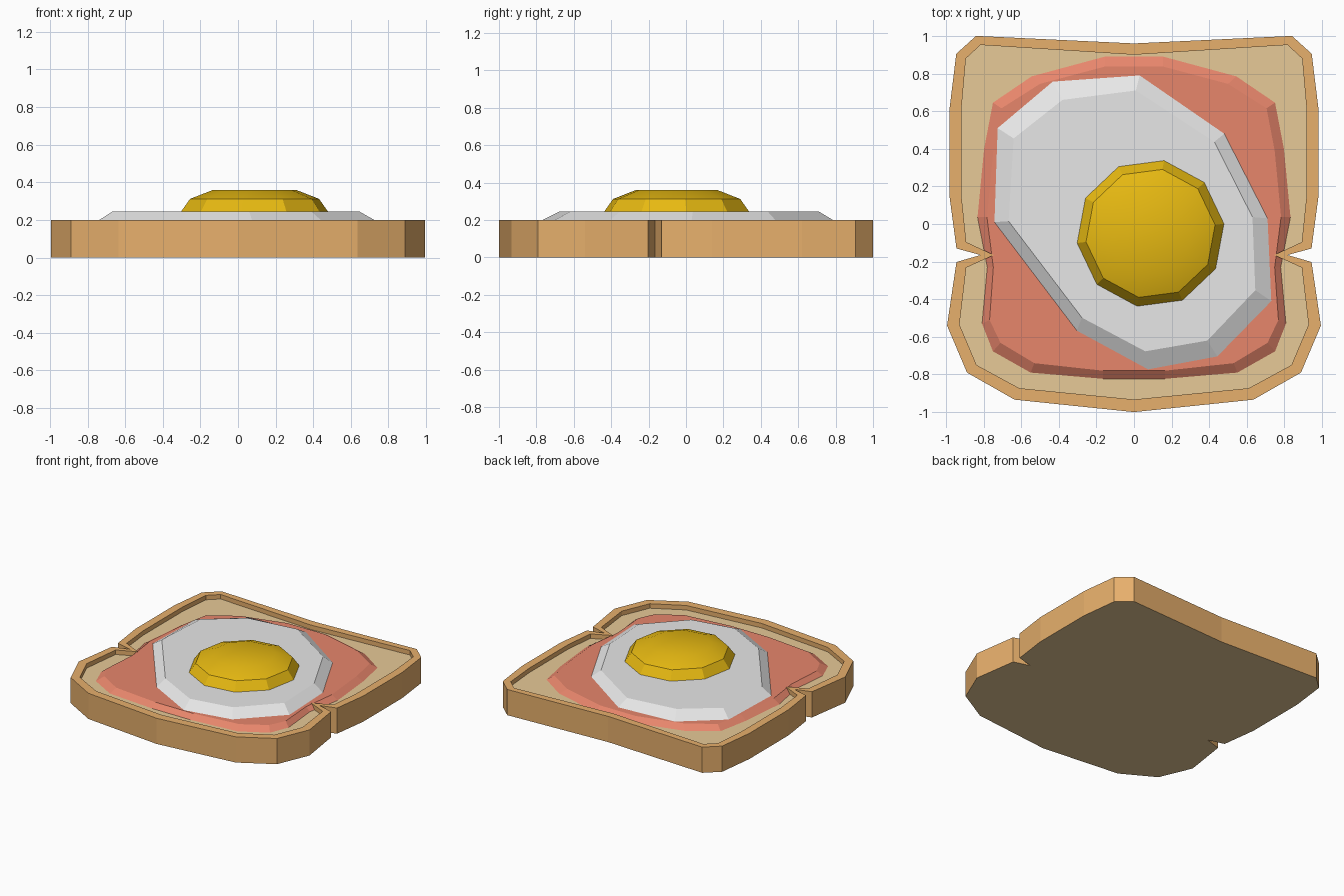
import bpy
import bmesh
import math

cube = bpy.data.objects.get("Cube")
if cube:
    bpy.data.objects.remove(cube, do_unlink=True)


def material(name, rgb):
    mat = bpy.data.materials.new(name)
    mat.use_nodes = True
    colour = (*rgb, 1)
    mat.diffuse_color = colour
    mat.node_tree.nodes["Principled BSDF"].inputs["Base Color"].default_value = colour
    return mat


crust = material("crust brown", (0.85, 0.46, 0.16))
crumb = material("crumb beige", (0.83, 0.61, 0.32))
ham_pink = material("ham pink", (0.81, 0.24, 0.15))
white = material("egg white", (0.83, 0.83, 0.83))
yellow = material("yolk yellow", (0.82, 0.50, 0.006))


def mirrored(half):
    """Close a right-hand outline by mirroring it across x = 0."""
    return half + [(-x, y) for x, y in reversed(half) if x > 0]


def loft(name, rings, mats, bands=None):
    """Skin (outline, z) rings from bottom to top and cap both ends.
    bands gives material slots for bottom cap, each wall band, top cap."""
    bm = bmesh.new()
    loops = [[bm.verts.new((x, y, z)) for x, y in outline] for outline, z in rings]
    bands = bands or [0] * (len(rings) + 1)
    bm.faces.new(loops[0]).material_index = bands[0]
    bm.faces.new(loops[-1]).material_index = bands[-1]
    for low, high, slot in zip(loops, loops[1:], bands[1:]):
        for i in range(len(low)):
            j = (i + 1) % len(low)
            bm.faces.new((low[i], low[j], high[j], high[i])).material_index = slot
    bmesh.ops.recalc_face_normals(bm, faces=bm.faces)
    mesh = bpy.data.meshes.new(name)
    bm.to_mesh(mesh)
    bm.free()
    for mat in mats:
        mesh.materials.append(mat)
    obj = bpy.data.objects.new(name, mesh)
    bpy.context.collection.objects.link(obj)
    return obj


# Bread slice: crust wall and rim around a sunken crumb
RIM, CRUMB = 0.20, 0.165
outer = mirrored([(0, 0.96), (0.84, 1), (0.945, 0.905), (0.98, 0.62), (0.98, 0.14),
                  (0.944, -0.13), (0.816, -0.165), (0.944, -0.202), (0.994, -0.54),
                  (0.888, -0.79), (0.635, -0.934), (0, -1)])
inner = mirrored([(0, 0.9), (0.816, 0.952), (0.894, 0.88), (0.917, 0.62), (0.917, 0.145),
                  (0.892, -0.096), (0.745, -0.165), (0.892, -0.232), (0.928, -0.535),
                  (0.837, -0.75), (0.61, -0.873), (0, -0.933)])
loft("bread_slice", [(outer, 0), (outer, RIM), (inner, RIM), (inner, CRUMB)],
     [crust, crumb], [1, 0, 0, 0, 1])

# Ham slice with sloping edge
ham_base = mirrored([(0.155, 0.89), (0.544, 0.785), (0.75, 0.645), (0.797, 0.4),
                     (0.832, 0.037), (0.78, -0.23), (0.808, -0.53), (0.75, -0.677),
                     (0.55, -0.79), (0.165, -0.823)])
ham_top = mirrored([(0.155, 0.837), (0.5, 0.745), (0.705, 0.615), (0.748, 0.39),
                    (0.782, 0.037), (0.748, -0.23), (0.768, -0.51), (0.71, -0.632),
                    (0.53, -0.74), (0.165, -0.78)])
loft("ham_slice", [(ham_base, CRUMB), (ham_top, 0.197)], [ham_pink])

# Fried egg white
egg_base = [(0.03, 0.79), (-0.432, 0.757), (-0.725, 0.51), (-0.742, 0.01), (-0.304, -0.567),
            (0.075, -0.773), (0.443, -0.704), (0.73, -0.41), (0.71, 0.03), (0.48, 0.48)]
egg_top = [(0.01, 0.71), (-0.38, 0.66), (-0.64, 0.455), (-0.667, 0.015), (-0.277, -0.498),
           (0.06, -0.677), (0.39, -0.62), (0.645, -0.352), (0.63, 0.037), (0.427, 0.437)]
loft("egg_white", [(egg_base, 0.197), (egg_top, 0.245)], [white])


# Yolk dome with ten sides
def decagon(radius):
    angles = [math.radians(7.5 + 36 * i) for i in range(10)]
    return [(0.088 + radius * math.cos(a), -0.05 + radius * math.sin(a)) for a in angles]


yolk = loft("egg_yolk", [(decagon(0.395), 0.243), (decagon(0.346), 0.312),
                         (decagon(0.222), 0.36)], [yellow])
bpy.ops.object.select_all(action="DESELECT")
yolk.select_set(True)
bpy.context.view_layer.objects.active = yolk
bpy.ops.object.shade_smooth_by_angle(angle=math.radians(25))
